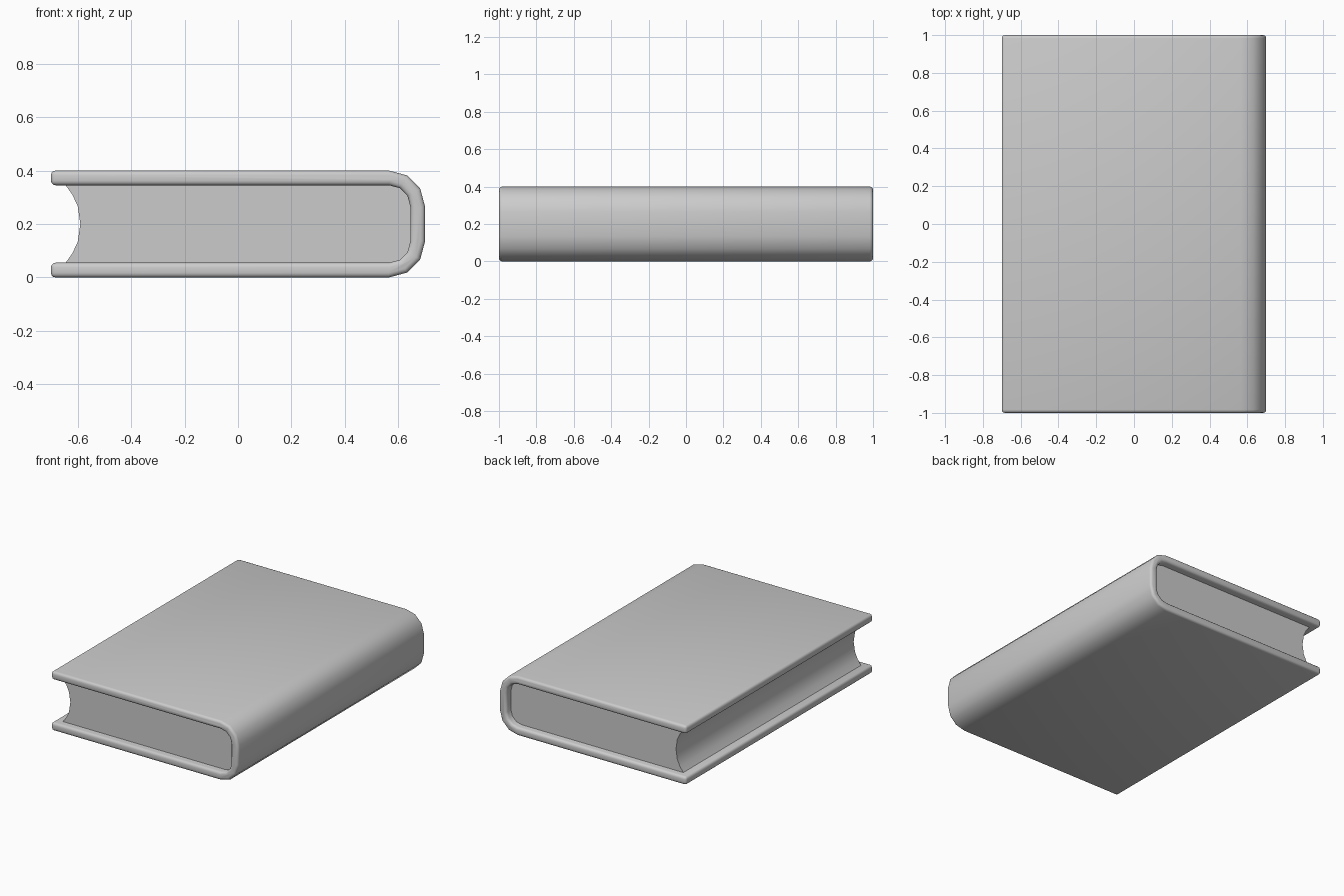
import bpy, bmesh
from math import sin, cos, radians, pi

if "Cube" in bpy.data.objects:
    bpy.data.objects.remove(bpy.data.objects["Cube"])

THICK = 0.055   # cover board thickness
R = 0.135       # outer spine corner radius
CX = 0.565      # x where the spine starts to curve


def u_profile(inset, left):
    """Open U-shaped profile (x, z): bottom board, rounded spine, top board."""
    r = R - inset
    pts = [(left, inset)]
    for cz, start in ((R, -90), (0.4 - R, 0)):
        for i in range(4):
            a = radians(start + 30 * i)
            pts.append((CX + r * cos(a), cz + r * sin(a)))
    pts.append((left, 0.4 - inset))
    return pts


def extrude_profile(name, pts, half_len, bevel=0.0):
    """Closed profile in XZ extruded along y, smooth shaded by angle."""
    bm = bmesh.new()
    face = bm.faces.new([bm.verts.new((x, -half_len, z)) for x, z in pts])
    ext = bmesh.ops.extrude_face_region(bm, geom=[face])
    verts = [g for g in ext["geom"] if isinstance(g, bmesh.types.BMVert)]
    bmesh.ops.translate(bm, verts=verts, vec=(0, 2 * half_len, 0))
    bmesh.ops.recalc_face_normals(bm, faces=bm.faces[:])
    mesh = bpy.data.meshes.new(name)
    bm.to_mesh(mesh)
    bm.free()
    obj = bpy.data.objects.new(name, mesh)
    bpy.context.collection.objects.link(obj)
    bpy.ops.object.select_all(action='DESELECT')
    obj.select_set(True)
    bpy.context.view_layer.objects.active = obj
    if bevel:
        mod = obj.modifiers.new("Rounded edges", 'BEVEL')
        mod.width = bevel
        mod.segments = 3
        mod.limit_method = 'ANGLE'
        mod.angle_limit = radians(50)
        bpy.ops.object.modifier_apply(modifier=mod.name)
    bpy.ops.object.shade_smooth_by_angle(angle=radians(40))
    return obj


# Cover: both boards and the wrapped spine in one shell
outer = u_profile(0.0, -0.7)
inner = u_profile(THICK, -0.7)
extrude_profile("cover", outer + inner[::-1], 1.0, bevel=0.017)

# Page block: fills the cover, with a hollow curved fore edge
fore_edge = [(-0.62, 0.31), (-0.6, 0.267), (-0.59, 0.2), (-0.6, 0.133), (-0.62, 0.09)]
extrude_profile("pages", u_profile(THICK, -0.645) + fore_edge, 0.95)
